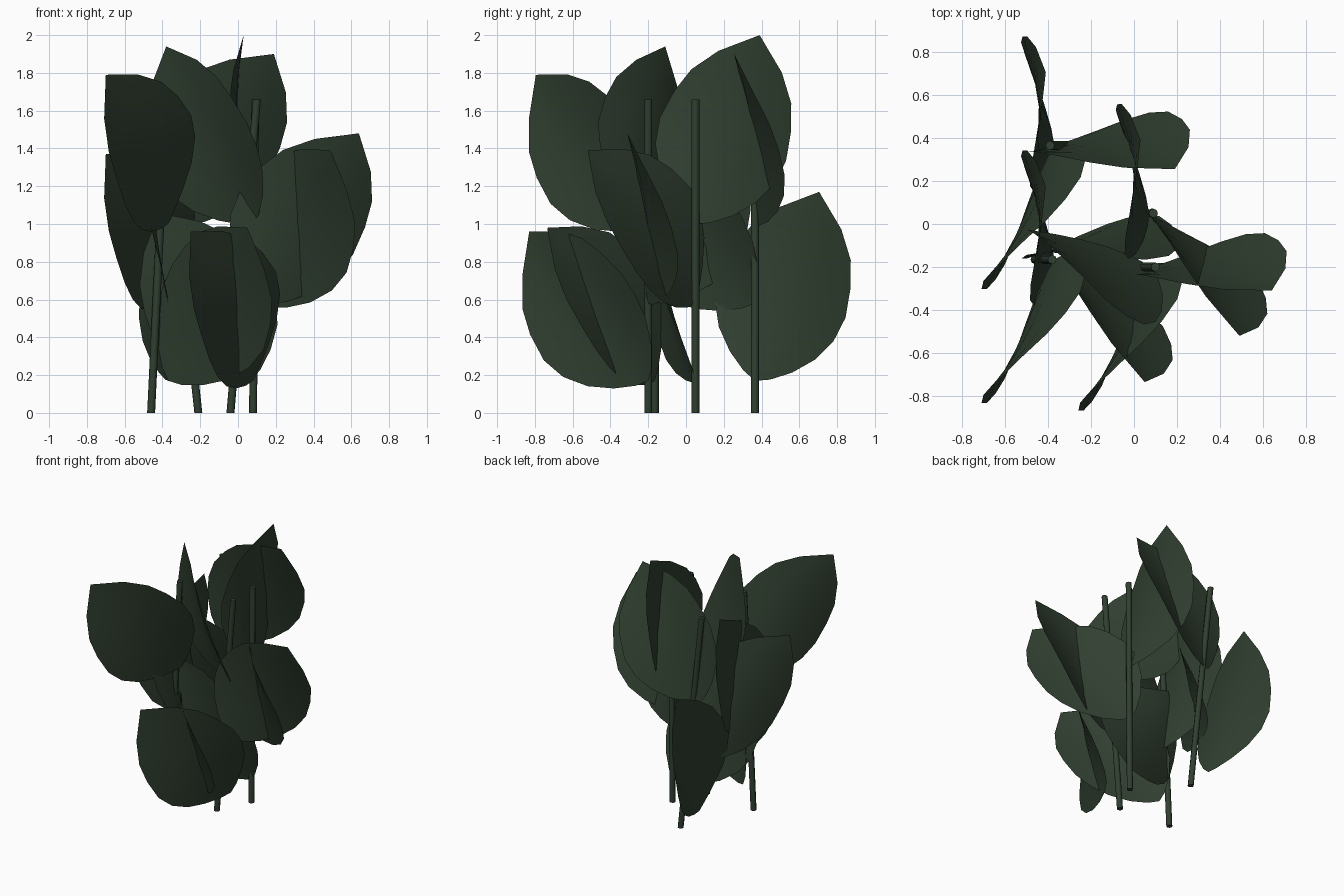
import bpy
import bmesh
import math
from mathutils import Vector

cube = bpy.data.objects.get("Cube")
if cube:
    bpy.data.objects.remove(cube, do_unlink=True)


def make_material(name, color):
    mat = bpy.data.materials.new(name)
    mat.use_nodes = True
    mat.diffuse_color = color
    bsdf = mat.node_tree.nodes["Principled BSDF"]
    bsdf.inputs["Base Color"].default_value = color
    bsdf.inputs["Roughness"].default_value = 0.8
    return mat


green = make_material("dark leaf green", (0.03, 0.05, 0.03, 1))

# Leaf outline: (distance along the midrib, half width), as fractions of length
OUTLINE = [(0.03, 0.07), (0.1, 0.165), (0.2, 0.255), (0.32, 0.315), (0.45, 0.335),
           (0.6, 0.31), (0.73, 0.265), (0.86, 0.168)]
BOW, CUP = 0.05, 0.065
COLUMNS = (-1, -0.5, 0, 0.5, 1)

# Leaf poses: tip relative to the leaf base, and roll about the midrib
POSES = {
    "front_right": ((-0.33, -0.63, 0.79), 100),
    "back": ((-0.04, 0.34, 1.0), 93),
    "left": ((0.56, -0.11, 0.9), 65),
    "front_left": ((0.42, -0.57, 0.81), 72),
    "right": ((-0.46, 0.09, 0.94), 118),
    "low_right": ((-0.49, -0.18, 0.89), 108),
}
LEVELS = (1.0, 0.58, 0.17)

# Stems: foot, lean in x, leaf base x, and leaf poses from top to bottom
STEMS = [
    ((-0.46, -0.165), 0.08, -0.37, ("front_right", "back", "front_left")),
    ((-0.21, 0.365), -0.18, -0.37, ("left", "front_right", "back")),
    ((-0.04, -0.2), 0.14, 0.08, ("right", "left", "front_right")),
    ((0.08, 0.05), 0.01, 0.07, ("back", "front_left", "low_right")),
]


def finish(bm, name):
    mesh = bpy.data.meshes.new(name)
    bm.to_mesh(mesh)
    bm.free()
    mesh.materials.append(green)
    obj = bpy.data.objects.new(name, mesh)
    bpy.context.collection.objects.link(obj)
    bpy.ops.object.select_all(action="DESELECT")
    obj.select_set(True)
    bpy.context.view_layer.objects.active = obj
    bpy.ops.object.shade_smooth_by_angle(angle=math.radians(50))


def make_leaf(name, base, tip, roll):
    base, tip = Vector(base), Vector(tip)
    length = tip.length
    axis = tip.normalized()
    level = Vector((-axis.y, axis.x, 0)).normalized()
    upper = axis.cross(level)
    c, s = math.cos(math.radians(roll)), math.sin(math.radians(roll))
    side = level * c - upper * s
    normal = axis.cross(side)

    bm = bmesh.new()
    root = bm.verts.new(base)
    rows = []
    for t, half in OUTLINE:
        row = []
        for k in COLUMNS:
            lift = BOW * 4 * t * (1 - t) + CUP * (k * half / 0.33) ** 2
            row.append(bm.verts.new(base + axis * t * length
                                    + side * k * half * length + normal * lift))
        rows.append(row)
    end = bm.verts.new(base + tip)
    for i in range(len(COLUMNS) - 1):
        bm.faces.new((root, rows[0][i + 1], rows[0][i]))
        for low, high in zip(rows, rows[1:]):
            bm.faces.new((low[i], low[i + 1], high[i + 1], high[i]))
        bm.faces.new((rows[-1][i], rows[-1][i + 1], end))
    finish(bm, name)


def make_stem(name, foot, lean, height=1.66, radius=0.021):
    bm = bmesh.new()
    bmesh.ops.create_cone(bm, cap_ends=True, segments=8, radius1=radius,
                          radius2=radius, depth=height)
    for v in bm.verts:
        z = v.co.z + height / 2
        v.co = Vector((v.co.x + foot[0] + lean * z / height, v.co.y + foot[1], z))
    finish(bm, name)


# Four stems with three leaves each
for n, (foot, lean, leaf_x, poses) in enumerate(STEMS, 1):
    make_stem(f"stem_{n}", foot, lean)
    for z, pose in zip(LEVELS, poses):
        tip, roll = POSES[pose]
        make_leaf(f"leaf_{n}_{pose}", (leaf_x, foot[1], z), tip, roll)
